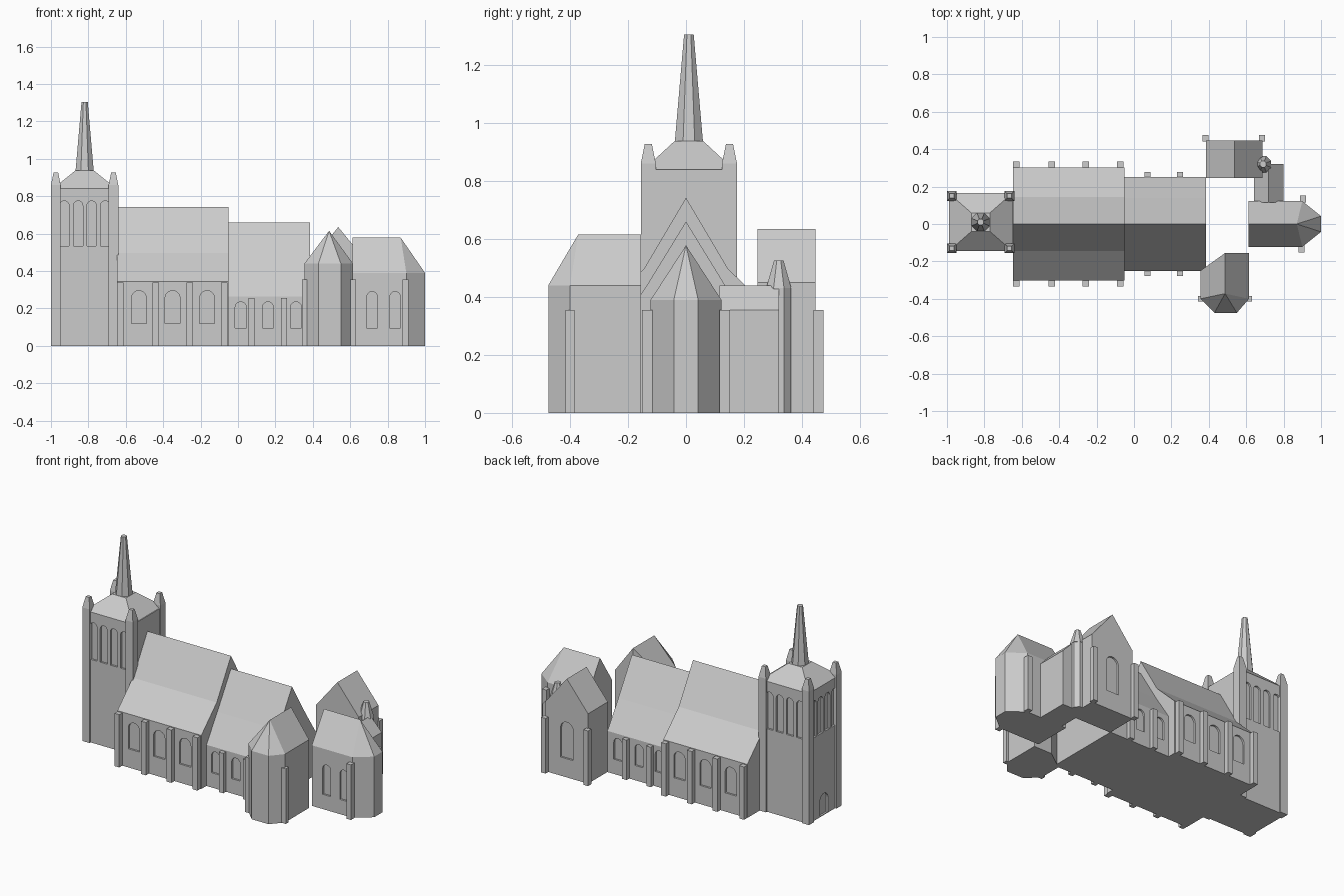
import bpy, bmesh, math
from mathutils import Vector, Matrix

if "Cube" in bpy.data.objects:
    bpy.data.objects.remove(bpy.data.objects["Cube"])

stone = bpy.data.materials.new("grey_stone")
stone.diffuse_color = (0.6, 0.6, 0.6, 1)
stone.use_nodes = True
stone.node_tree.nodes["Principled BSDF"].inputs["Base Color"].default_value = stone.diffuse_color


def finish(name, bm):
    bmesh.ops.recalc_face_normals(bm, faces=bm.faces)
    me = bpy.data.meshes.new(name)
    bm.to_mesh(me)
    bm.free()
    me.materials.append(stone)
    ob = bpy.data.objects.new(name, me)
    bpy.context.collection.objects.link(ob)
    return ob


def hull(name, pts):
    """Convex solid around the given points."""
    bm = bmesh.new()
    for p in pts:
        bm.verts.new(p)
    bmesh.ops.convex_hull(bm, input=bm.verts)
    bmesh.ops.dissolve_limit(bm, angle_limit=0.01, verts=bm.verts, edges=bm.edges)
    return finish(name, bm)


def box(name, x0, x1, y0, y1, z0, z1):
    return hull(name, [(x, y, z) for x in (x0, x1) for y in (y0, y1) for z in (z0, z1)])


def extrude(bm, pts, offset):
    f = bm.faces.new([bm.verts.new(p) for p in pts])
    r = bmesh.ops.extrude_face_region(bm, geom=[f])
    bmesh.ops.translate(bm, vec=offset,
                        verts=[v for v in r["geom"] if isinstance(v, bmesh.types.BMVert)])


def hall(name, x0, x1, half):
    """Long hall: half cross-section (y, z), mirrored and extruded along x."""
    prof = half + [(-y, z) for y, z in reversed(half) if y > 0]
    bm = bmesh.new()
    extrude(bm, [(x0, y, z) for y, z in prof], (x1 - x0, 0, 0))
    return finish(name, bm)


def cut_arches(ob, arches, depth=0.012):
    """Recess arched openings: (centre x, y, facing angle, width, sill, top)."""
    bm = bmesh.new()
    for x, y, ang, w, z0, z1 in arches:
        r = w / 2
        prof = [(-r, z0), (r, z0)]
        prof += [(r * math.cos(a), z1 - r + r * math.sin(a))
                 for a in [math.pi * i / 10 for i in range(11)]]
        rot = Matrix.Rotation(math.radians(ang), 3, "Z")   # 0 faces -y
        base = Vector((x, y, 0))
        extrude(bm, [base + rot @ Vector((u, depth, z)) for u, z in prof],
                rot @ Vector((0, -depth - 0.015, 0)))
    cutter = finish("arch_cutter", bm)
    cutter.hide_render = True
    m = ob.modifiers.new("arches", "BOOLEAN")
    m.operation, m.solver, m.object = "DIFFERENCE", "EXACT", cutter
    bpy.context.view_layer.objects.active = ob
    bpy.ops.object.modifier_apply(modifier=m.name)
    bpy.data.objects.remove(cutter)


def ring(cx, cy, r, z, n=8):
    return [(cx + r * math.cos(math.tau * (i + .5) / n),
             cy + r * math.sin(math.tau * (i + .5) / n), z) for i in range(n)]


def rect(cx, cy, hx, hy, z):
    return [(cx + a * hx, cy + b * hy, z) for a in (-1, 1) for b in (-1, 1)]


def at(points, z):
    return [(x, y, z) for x, y in points]


# Tower with belfry arches, corner piers, roof and spire
TX, TY = -0.82, 0.01
tower = box("tower", -0.99, -0.645, TY - 0.155, TY + 0.155, 0, 0.84)
belfry = [-0.928, -0.855, -0.783, -0.71]
cut_arches(tower,
           [(x, TY - 0.155, 0, 0.05, 0.535, 0.775) for x in belfry] +
           [(x, TY + 0.155, 180, 0.05, 0.535, 0.775) for x in belfry] +
           [(-0.99, TY + d, -90, 0.048, 0.535, 0.775) for d in (-0.103, -0.035, 0.035, 0.103)] +
           [(-0.99, TY, -90, 0.08, 0.005, 0.14)])
for sx in (-1, 1):
    for sy in (-1, 1):
        px, py = TX + sx * 0.154, TY + sy * 0.14
        hull("corner_pier", rect(px, py, 0.026, 0.026, 0) + rect(px, py, 0.026, 0.026, 0.86)
             + rect(px, py, 0.012, 0.012, 0.928))
hull("tower_roof", rect(TX, TY, 0.17, 0.155, 0.84) + rect(TX, TY, 0.05, 0.05, 0.937))
hull("spire", ring(TX, TY, 0.053, 0.93) + ring(TX, TY, 0.018, 1.305))

# Nave and choir
nave = hall("nave", -0.648, -0.05, [(0, 0.742), (0.145, 0.497), (0.302, 0.345), (0.302, 0)])
choir = hall("choir", -0.06, 0.385, [(0, 0.66), (0.138, 0.435), (0.25, 0.265), (0.25, 0)])
cut_arches(nave, [(x, s * 0.302, 0 if s < 0 else 180, 0.08, 0.12, 0.295)
                  for x in (-0.53, -0.35, -0.165) for s in (-1, 1)])
cut_arches(choir, [(x, s * 0.25, 0 if s < 0 else 180, 0.06, 0.095, 0.235)
                   for x in (0.015, 0.16, 0.31) for s in (-1, 1)])
for s in (-1, 1):
    for x in (-0.63, -0.44, -0.258, -0.073):
        y0, y1 = sorted((s * 0.29, s * 0.333))
        box("nave_buttress", x - 0.017, x + 0.017, y0, y1, 0, 0.34)
    for x in (0.073, 0.245):
        y0, y1 = sorted((s * 0.24, s * 0.277))
        box("choir_buttress", x - 0.016, x + 0.016, y0, y1, 0, 0.257)

# South transept with faceted end
plan = [(0.355, -0.25), (0.355, -0.40), (0.43, -0.475), (0.55, -0.475),
        (0.615, -0.40), (0.615, -0.155), (0.487, -0.155)]
hull("south_transept", at(plan, 0) + at(plan, 0.44)
     + [(0.487, -0.155, 0.615), (0.487, -0.372, 0.615)])
for x in (0.358, 0.615):
    box("south_buttress", x - 0.016, x + 0.016, -0.415, -0.385, 0, 0.355)

# East apse
plan = [(0.612, -0.122), (0.90, -0.122), (1.0, -0.042),
        (1.0, 0.042), (0.90, 0.122), (0.612, 0.122)]
apse = hull("east_apse", at(plan, 0) + at(plan, 0.39) + [(0.612, 0, 0.578), (0.87, 0, 0.578)])
cut_arches(apse, [(x, -0.122, 0, 0.058, 0.095, 0.29) for x in (0.717, 0.84)])
box("apse_buttress", 0.879, 0.911, -0.152, -0.115, 0, 0.355)
box("apse_buttress", 0.888, 0.920, 0.115, 0.152, 0, 0.355)

# North transept with gable window
plan = [(0.385, 0.246), (0.688, 0.246), (0.688, 0.447), (0.385, 0.447)]
north = hull("north_transept", at(plan, 0) + at(plan, 0.45)
             + [(0.536, 0.246, 0.635), (0.536, 0.447, 0.635)])
cut_arches(north, [(0.536, 0.447, 180, 0.09, 0.12, 0.355)])
for x in (0.382, 0.684):
    box("north_buttress", x - 0.016, x + 0.016, 0.44, 0.475, 0, 0.355)

# Vestry and stair turret
plan = [(0.642, 0.115), (0.80, 0.115), (0.80, 0.32), (0.642, 0.32)]
hull("vestry", at(plan, 0) + at(plan, 0.355) + [(0.72, 0.115, 0.44), (0.72, 0.32, 0.44)])
hull("turret", ring(0.69, 0.32, 0.045, 0) + ring(0.69, 0.32, 0.045, 0.43))
hull("turret_cap", ring(0.69, 0.32, 0.047, 0.43) + ring(0.69, 0.32, 0.018, 0.525))
